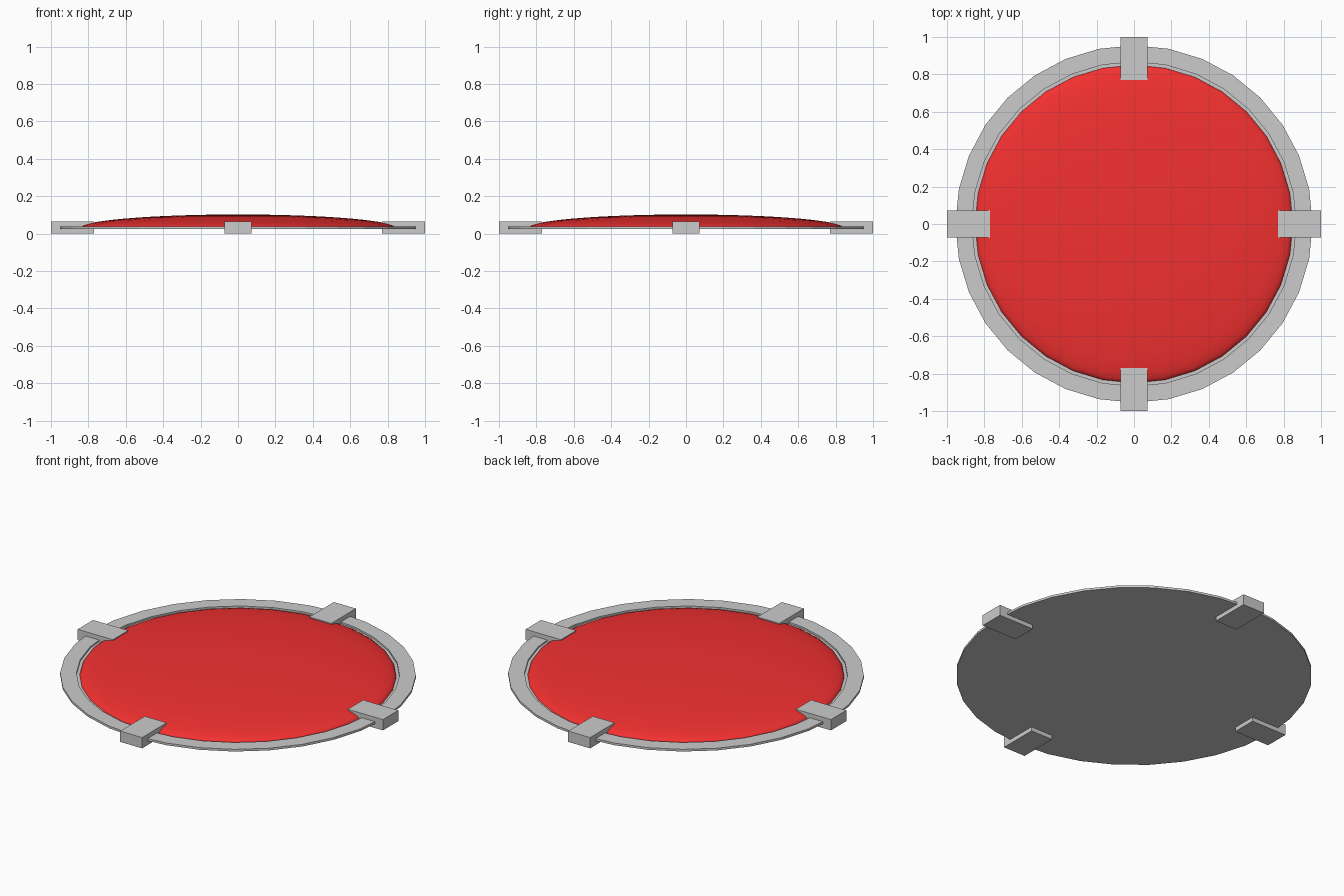
import bpy
from math import sin, cos, pi

if "Cube" in bpy.data.objects:
    bpy.data.objects.remove(bpy.data.objects["Cube"])

red = bpy.data.materials.new("red")
red.diffuse_color = (0.9, 0.03, 0.03, 1)
red.use_nodes = True
red.node_tree.nodes["Principled BSDF"].inputs["Base Color"].default_value = red.diffuse_color


def lathe(name, profile, sides, caps):
    """Spin (radius, z) points round z; a radius of 0 makes a pole."""
    verts, faces, rows = [], [], []
    for r, z in profile:
        start = len(verts)
        if r == 0:
            verts.append((0, 0, z))
            rows.append([start] * sides)
        else:
            verts += [(r * cos(2 * pi * i / sides), r * sin(2 * pi * i / sides), z)
                      for i in range(sides)]
            rows.append(list(range(start, start + sides)))
    for a, b in zip(rows, rows[1:]):
        for i in range(sides):
            j = (i + 1) % sides
            faces.append(list(dict.fromkeys((a[i], a[j], b[j], b[i]))))
    if caps[0]:
        faces.append(rows[0][::-1])
    if caps[1]:
        faces.append(rows[-1])
    mesh = bpy.data.meshes.new(name)
    mesh.from_pydata(verts, [], faces)
    obj = bpy.data.objects.new(name, mesh)
    bpy.context.collection.objects.link(obj)
    return obj


# Thin base plate with a raised rim and shallow recess
lathe("base_plate", [(0.955, 0.025), (0.955, 0.038), (0.867, 0.038), (0.867, 0.028)],
      32, (True, True))

# Smooth flattened dome sitting in the recess
N = 16
dome_profile = [(0.85 * cos(pi / 2 * i / N), 0.028 + 0.074 * sin(pi / 2 * i / N))
                for i in range(N)] + [(0, 0.102)]
dome = lathe("dome", dome_profile, 32, (True, False))
dome.data.materials.append(red)
bpy.context.view_layer.objects.active = dome
dome.select_set(True)
bpy.ops.object.shade_smooth_by_angle(angle=0.6)

# Four block clips around the rim
for k in range(4):
    a = k * pi / 2
    bpy.ops.mesh.primitive_cube_add(size=1, location=(0.885 * cos(a), 0.885 * sin(a), 0.032),
                                    rotation=(0, 0, a))
    clip = bpy.context.object
    clip.name = f"clip_{k + 1}"
    clip.scale = (0.23, 0.144, 0.064)
